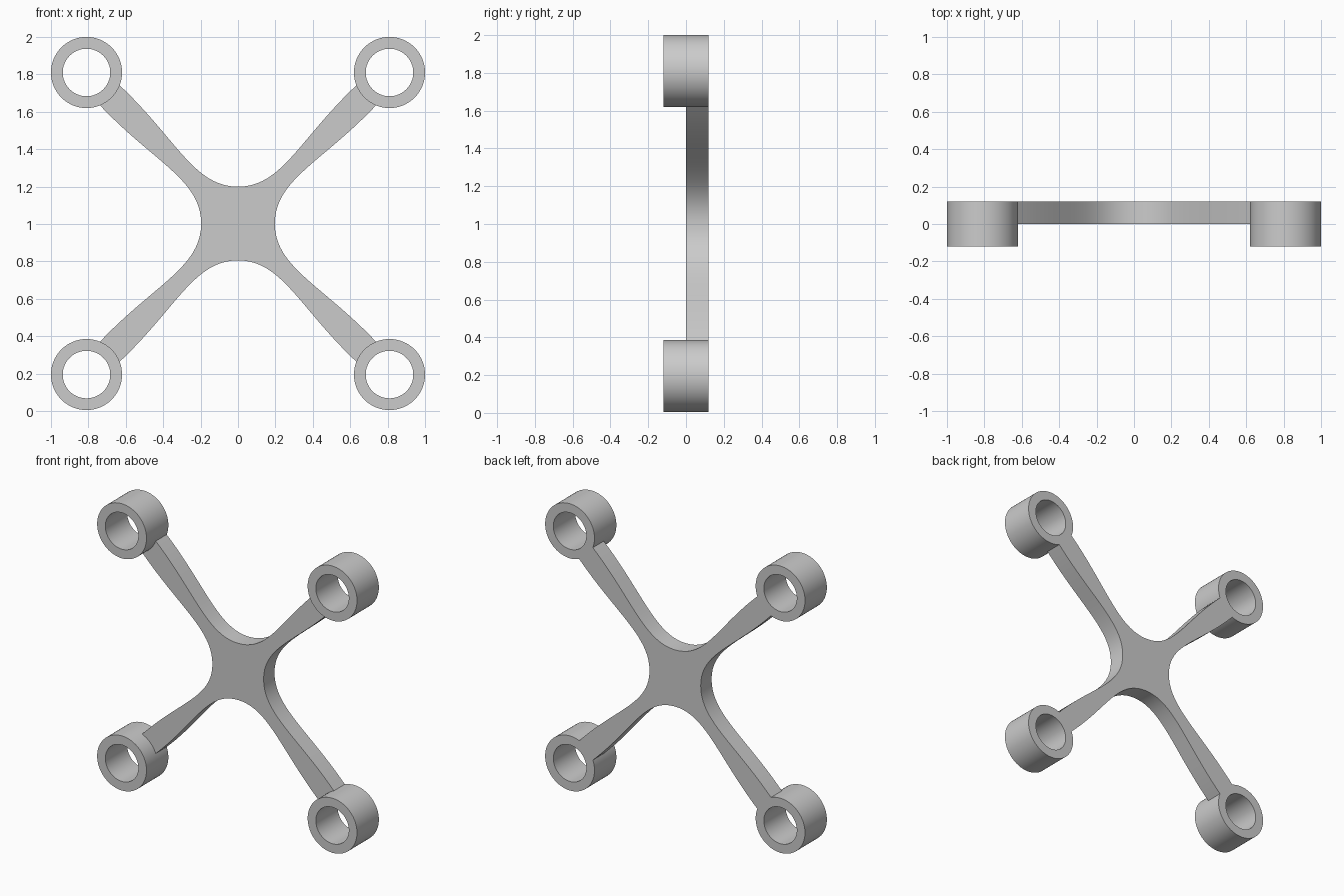
import bpy, bmesh
from math import sin, cos, tau

if "Cube" in bpy.data.objects:
    bpy.data.objects.remove(bpy.data.objects["Cube"])

DEPTH = 0.12      # half depth of the rings, full thickness of the plate
CZ = 1.0025       # height of the centre


def finish(name, bm):
    bmesh.ops.recalc_face_normals(bm, faces=bm.faces)
    mesh = bpy.data.meshes.new(name)
    bm.to_mesh(mesh)
    bm.free()
    obj = bpy.data.objects.new(name, mesh)
    bpy.context.collection.objects.link(obj)
    bpy.context.view_layer.objects.active = obj
    obj.select_set(True)
    bpy.ops.object.shade_smooth_by_angle(angle=0.6)
    obj.select_set(False)


def ring(name, x, z, outer=0.19, inner=0.127, sides=64):
    bm = bmesh.new()
    section = [(outer, -DEPTH), (outer, DEPTH), (inner, DEPTH), (inner, -DEPTH)]
    loops = [[bm.verts.new((x + r * cos(tau * i / sides), y, z + r * sin(tau * i / sides)))
              for i in range(sides)] for r, y in section]
    for a, b in zip(loops, loops[1:] + loops[:1]):
        for i in range(sides):
            j = (i + 1) % sides
            bm.faces.new((a[i], a[j], b[j], b[i]))
    finish(name, bm)


def bezier(p, t):
    u = 1 - t
    w = (u**3, 3 * u * u * t, 3 * u * t * t, t**3)
    return tuple(sum(k * q[i] for k, q in zip(w, p)) for i in (0, 1))


# Cross plate: one curved notch between two arms, repeated by quarter turns
half = [bezier([(0, 0.197), (0.24, 0.197), (0.33, 0.46), (0.65, 0.755)], i / 20) for i in range(21)]
notch = [(-x, z) for x, z in reversed(half[1:])] + half
outline = []
for turn in range(4):
    outline += notch
    notch = [(z, -x) for x, z in notch]
bm = bmesh.new()
front = [bm.verts.new((x, 0, CZ + z)) for x, z in outline]
back = [bm.verts.new((x, DEPTH, CZ + z)) for x, z in outline]
bm.faces.new(front)
bm.faces.new(back)
for i in range(len(front)):
    j = (i + 1) % len(front)
    bm.faces.new((front[i], front[j], back[j], back[i]))
finish("cross_plate", bm)

# Four end rings
for side, x in (("left", -0.81), ("right", 0.81)):
    for level, z in (("lower", CZ - 0.8075), ("upper", CZ + 0.8075)):
        ring(f"{level}_{side}_ring", x, z)
